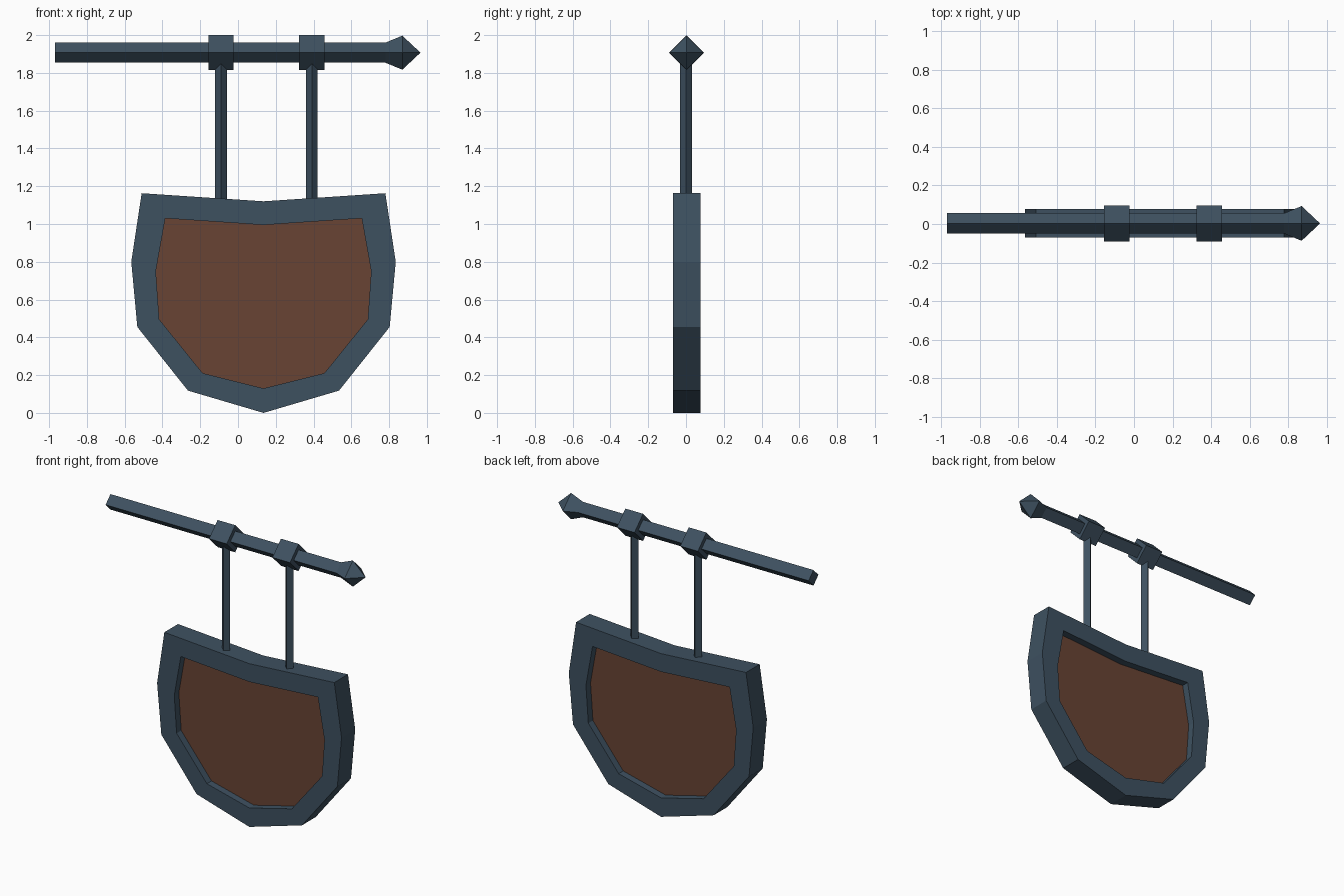
import bpy, math

if "Cube" in bpy.data.objects:
    bpy.data.objects.remove(bpy.data.objects["Cube"])

def material(name, rgb):
    m = bpy.data.materials.new(name)
    m.diffuse_color = (*rgb, 1)
    m.use_nodes = True
    m.node_tree.nodes["Principled BSDF"].inputs["Base Color"].default_value = m.diffuse_color
    return m

SLATE = material("slate_metal", (0.048, 0.082, 0.118))
BROWN = material("brown_wood", (0.138, 0.057, 0.034))
CX, CY, POLE_Z = 0.135, 0.003, 1.907

def mesh_object(name, verts, faces, mat):
    me = bpy.data.meshes.new(name)
    me.from_pydata(verts, [], faces)
    me.materials.append(mat)
    ob = bpy.data.objects.new(name, me)
    bpy.context.collection.objects.link(ob)
    return ob

def diamond_bar(name, stations, place):
    """Four-sided bar through (position, radius) stations; place maps (t, u, v) to xyz."""
    verts = [place(t, r * math.cos(k * math.pi / 2), r * math.sin(k * math.pi / 2))
             for t, r in stations for k in range(4)]
    n = len(stations)
    faces = [(4*i + k, 4*i + (k+1) % 4, 4*i + 4 + (k+1) % 4, 4*i + 4 + k)
             for i in range(n - 1) for k in range(4)]
    faces += [(3, 2, 1, 0), tuple(4*(n-1) + k for k in range(4))]
    return mesh_object(name, verts, faces, SLATE)

def along_x(t, u, v):
    return (t, CY + u, POLE_Z + v)

# Pole with pointed finial
diamond_bar("pole", [(-0.97, 0.053), (0.78, 0.053), (0.87, 0.09), (0.965, 0.001)], along_x)

# Collars and hanging rods
for i, x in enumerate((-0.09, 0.391)):
    diamond_bar(f"collar_{i+1}", [(x - 0.067, 0.093), (x + 0.067, 0.093)], along_x)
    diamond_bar(f"hanger_{i+1}", [(1.10, 0.031), (1.86, 0.031)],
                lambda t, u, v, x=x: (x + u, v, t))

# Shield outlines: right half as (offset from centre, z), then mirrored
def outline(half):
    return half + [(-x, z) for x, z in reversed(half[1:-1])]

outer = outline([(0, 1.12), (0.645, 1.163), (0.70, 0.80), (0.668, 0.455), (0.40, 0.118), (0, 0.0)])
inner = outline([(0, 0.995), (0.52, 1.03), (0.57, 0.75), (0.552, 0.495), (0.322, 0.21), (0, 0.13)])
N = len(outer)

# Shield rim: outer and inner loops at front and back, joined as a frame
Y0, Y1 = -0.07, 0.078
loops = [(outer, Y0), (outer, Y1), (inner, Y1), (inner, Y0)]
verts = [(CX + x, y, z) for pts, y in loops for x, z in pts]
faces = [(a*N + i, b*N + i, b*N + (i+1) % N, a*N + (i+1) % N)
         for a, b in ((0, 1), (1, 2), (2, 3), (3, 0)) for i in range(N)]
mesh_object("shield_rim", verts, faces, SLATE)

# Recessed wooden panel
verts = [(CX + x, y, z) for y in (-0.02, 0.028) for x, z in inner]
faces = [tuple(reversed(range(N))), tuple(range(N, 2*N))]
faces += [(i, (i+1) % N, N + (i+1) % N, N + i) for i in range(N)]
mesh_object("shield_panel", verts, faces, BROWN)

# Consistent outward normals
import bmesh
for ob in bpy.context.collection.objects:
    bm = bmesh.new()
    bm.from_mesh(ob.data)
    bmesh.ops.recalc_face_normals(bm, faces=bm.faces)
    bm.to_mesh(ob.data)
    bm.free()
